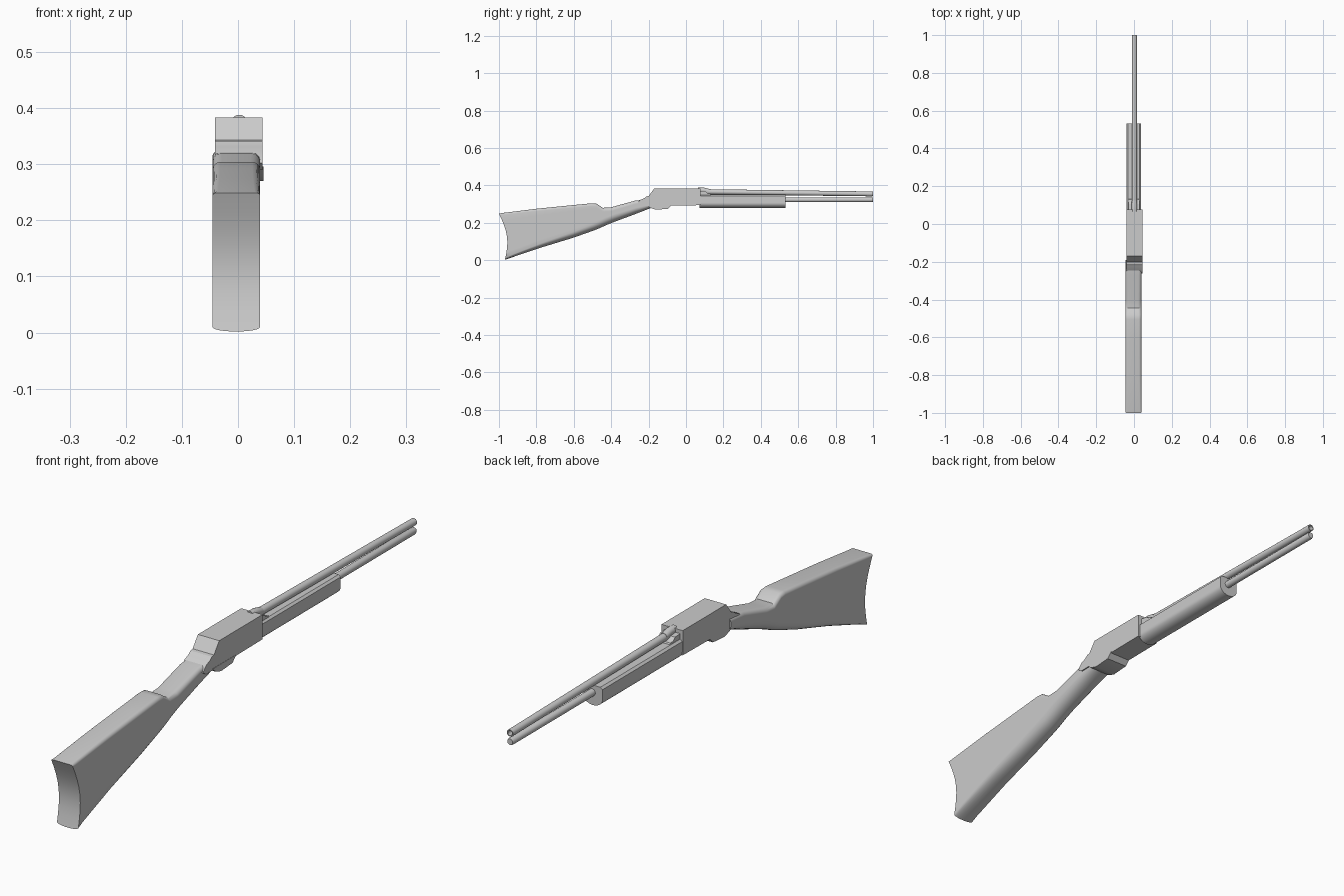
import bpy, bmesh, math

if "Cube" in bpy.data.objects:
    bpy.data.objects.remove(bpy.data.objects["Cube"])

mat = bpy.data.materials.new("plain grey")
mat.diffuse_color = (0.6, 0.6, 0.6, 1)
mat.use_nodes = True
mat.node_tree.nodes["Principled BSDF"].inputs["Base Color"].default_value = mat.diffuse_color


def finish(name, bm, angle=32):
    bmesh.ops.recalc_face_normals(bm, faces=bm.faces)
    me = bpy.data.meshes.new(name)
    bm.to_mesh(me)
    bm.free()
    for p in me.polygons:
        p.use_smooth = True
    me.set_sharp_from_angle(angle=math.radians(angle))
    me.materials.append(mat)
    ob = bpy.data.objects.new(name, me)
    bpy.context.collection.objects.link(ob)
    return ob


def bridge(bm, a, b):
    n = len(a)
    for i in range(n):
        bm.faces.new((a[i], a[(i + 1) % n], b[(i + 1) % n], b[i]))


def extrude_profile(name, pts, x0, x1):
    """Side outline (y, z) extruded across x."""
    bm = bmesh.new()
    a = [bm.verts.new((x0, y, z)) for y, z in pts]
    b = [bm.verts.new((x1, y, z)) for y, z in pts]
    bridge(bm, a, b)
    bm.faces.new(a)
    bm.faces.new(b)
    return finish(name, bm)


def tube(name, rings, x, sides=20):
    """Round bar along y from rings of (y, z centre, radius)."""
    bm = bmesh.new()
    loops = []
    for y, z, r in rings:
        loops.append([bm.verts.new((x + r * math.cos(2 * math.pi * i / sides), y,
                                    z + r * math.sin(2 * math.pi * i / sides)))
                      for i in range(sides)])
    for a, b in zip(loops, loops[1:]):
        bridge(bm, a, b)
    bm.faces.new(loops[0])
    bm.faces.new(loops[-1])
    return finish(name, bm)


def half_section(w, h, rt, rbx, rby, n=6, side=8):
    """Right half of a rounded section, bottom to top: (x, height)."""
    arc = [math.pi / 2 * i / n for i in range(n + 1)]
    low = [(w - rbx + rbx * math.sin(a), rby * (1 - math.cos(a))) for a in arc]
    top = [(w - rt + rt * math.cos(a), h - rt + rt * math.sin(a)) for a in arc]
    mid = [(w, rby + (h - rt - rby) * i / side) for i in range(1, side)]
    return low + mid + top


# Stock: top y,z, bottom y,z, top radius, bottom radius x and z, butt hollow
stations = [
    (-1.00, .249, -.968, .002, .006, .040, .008, .027),
    (-.985, .252, -.940, .012, .010, .040, .013, .022),
    (-.80, .275, -.770, .069, .013, .040, .022, 0),
    (-.62, .293, -.600, .121, .014, .040, .030, 0),
    (-.505, .304, -.490, .160, .014, .040, .034, 0),
    (-.480, .303, -.460, .172, .015, .040, .035, 0),
    (-.445, .280, -.425, .188, .017, .040, .036, 0),
    (-.400, .283, -.380, .206, .018, .040, .036, 0),
    (-.270, .319, -.270, .247, .016, .040, .030, 0),
    (-.190, .325, -.190, .278, .012, .036, .018, 0),
]
bm = bmesh.new()
prev = None
cx = -.003
for k, (yt, zt, yb, zb, rt, rbx, rby, bow) in enumerate(stations):
    h = math.hypot(yt - yb, zt - zb)
    right, left = [], []
    for x, s in half_section(.0425, h, rt, rbx, rby):
        t = s / h
        y = yb + (yt - yb) * t + bow * math.sin(math.pi * t)
        z = zb + (zt - zb) * t
        right.append(bm.verts.new((cx + x, y, z)))
        left.append(bm.verts.new((cx - x, y, z)))
    ring = right + left[::-1]
    if prev:
        bridge(bm, prev, ring)
    if k in (0, len(stations) - 1):  # end caps as cross strips
        for i in range(len(right) - 1):
            bm.faces.new((right[i], right[i + 1], left[i + 1], left[i]))
    prev = ring
finish("stock", bm)

# Receiver block with sloped tail, and the plate under it
extrude_profile("receiver", [
    (.077, .383), (-.170, .383), (-.200, .343), (-.212, .341), (-.222, .332),
    (-.245, .322), (-.262, .302), (-.245, .290), (-.190, .291), (.077, .294)],
    -.041, .044)
extrude_profile("lower_plate", [
    (-.210, .296), (-.190, .279), (-.160, .270), (-.095, .275), (-.075, .296)],
    -.041, .045)

# Fore-end: flat top, rounded belly
bm = bmesh.new()
loops = []
for y in (.072, .532):
    pts = [(.038, .343), (.038, .310)]
    pts += [(.038 * math.cos(a), .306 - .028 * math.sin(a))
            for a in (math.pi * i / 16 for i in range(17))]
    pts += [(-.038, .310), (-.038, .343), (-.030, .350), (.030, .350)]
    loops.append([bm.verts.new((x - .001, y, z)) for x, z in pts])
bridge(bm, *loops)
bm.faces.new(loops[0])
bm.faces.new(loops[1])
finish("fore_end", bm)

# Stepped collar where the fore-end meets the receiver
extrude_profile("collar", [
    (.070, .340), (.070, .370), (.105, .367), (.115, .358), (.130, .355), (.138, .340)],
    -.030, .030)

# Barrel with open muzzle, its thicker breech ring, and the tube below
tube("barrel", [(.07, .366, .0145), (.13, .3655, .0138), (.99, .3545, .0130),
                (1.0, .3545, .0125), (1.0, .3545, .0090), (.94, .355, .0090)], .002)
tube("breech_ring", [(.065, .374, .0142), (.095, .374, .0142), (.125, .367, .0138)], .002)
tube("magazine_tube", [(.50, .323, .0130), (.992, .323, .0130), (1.0, .323, .0110)], .002)
